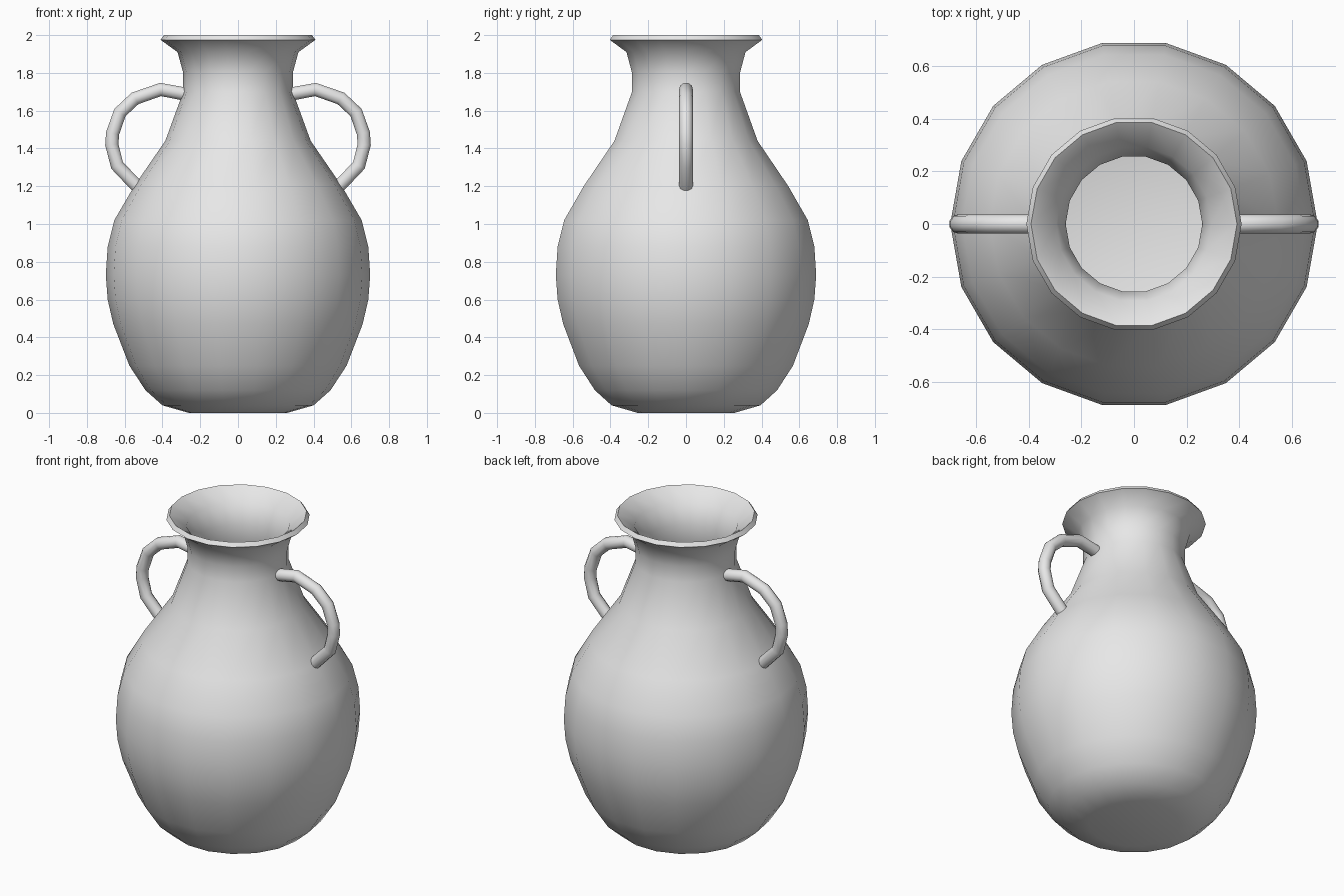
import bpy
import bmesh
import math
from mathutils import Vector

cube = bpy.data.objects.get("Cube")
if cube:
    bpy.data.objects.remove(cube, do_unlink=True)

SIDES = 18
WALL = 0.03
TUBE = 0.037

# Body outline (radius, height) from the base centre up to the rim
BODY = [(0, 0), (0.26, 0), (0.40, 0.04), (0.49, 0.12), (0.575, 0.25),
        (0.66, 0.47), (0.69, 0.60), (0.70, 0.73), (0.69, 0.88),
        (0.655, 1.02), (0.55, 1.20), (0.385, 1.44), (0.29, 1.70),
        (0.29, 1.80), (0.32, 1.91), (0.41, 1.975)]

# Handle centreline (distance from axis, height)
HANDLE = [(0.265, 1.685), (0.41, 1.712), (0.545, 1.665), (0.625, 1.59),
          (0.664, 1.48), (0.668, 1.42), (0.64, 1.31), (0.52, 1.185)]

clay = bpy.data.materials.new("plain_grey_clay")
clay.use_nodes = True
clay.diffuse_color = (0.8, 0.8, 0.8, 1)
clay.node_tree.nodes["Principled BSDF"].inputs["Base Color"].default_value = (0.8, 0.8, 0.8, 1)


def select_only(obj):
    bpy.ops.object.select_all(action="DESELECT")
    obj.select_set(True)
    bpy.context.view_layer.objects.active = obj


def finish(obj):
    """Give a mesh its material and smooth shading with sharp rims."""
    obj.data.materials.clear()
    obj.data.materials.append(clay)
    select_only(obj)
    bpy.ops.object.shade_smooth_by_angle(angle=math.radians(45))


def make_body():
    """Turn the outline around the axis and thicken it inward."""
    bm = bmesh.new()
    verts = [bm.verts.new((r, 0, z)) for r, z in BODY]
    edges = [bm.edges.new(pair) for pair in zip(verts, verts[1:])]
    bmesh.ops.spin(bm, geom=verts + edges, cent=(0, 0, 0), axis=(0, 0, 1),
                   angle=math.tau, steps=SIDES)
    bmesh.ops.remove_doubles(bm, verts=bm.verts, dist=0.0005)
    bmesh.ops.recalc_face_normals(bm, faces=bm.faces)
    base = min(bm.faces, key=lambda f: f.calc_center_median().z)
    if base.normal.z > 0:
        bmesh.ops.reverse_faces(bm, faces=bm.faces)
    mesh = bpy.data.meshes.new("vase_body")
    bm.to_mesh(mesh)
    bm.free()
    obj = bpy.data.objects.new("vase_body", mesh)
    bpy.context.collection.objects.link(obj)
    shell = obj.modifiers.new("wall", "SOLIDIFY")
    shell.thickness = WALL
    shell.offset = -1
    select_only(obj)
    bpy.ops.object.modifier_apply(modifier=shell.name)
    finish(obj)


def make_handle(name, side):
    """Sweep a round tube along the handle centreline."""
    curve = bpy.data.curves.new(name, "CURVE")
    curve.dimensions = "3D"
    curve.bevel_depth = TUBE
    curve.bevel_resolution = 3
    curve.use_fill_caps = True
    spline = curve.splines.new("POLY")
    spline.points.add(len(HANDLE) - 1)
    for point, (x, z) in zip(spline.points, HANDLE):
        point.co = Vector((side * x, 0, z, 1))
    obj = bpy.data.objects.new(name, curve)
    bpy.context.collection.objects.link(obj)
    select_only(obj)
    bpy.ops.object.convert(target="MESH")
    finish(bpy.context.view_layer.objects.active)


make_body()
make_handle("left_handle", 1)
make_handle("right_handle", -1)
